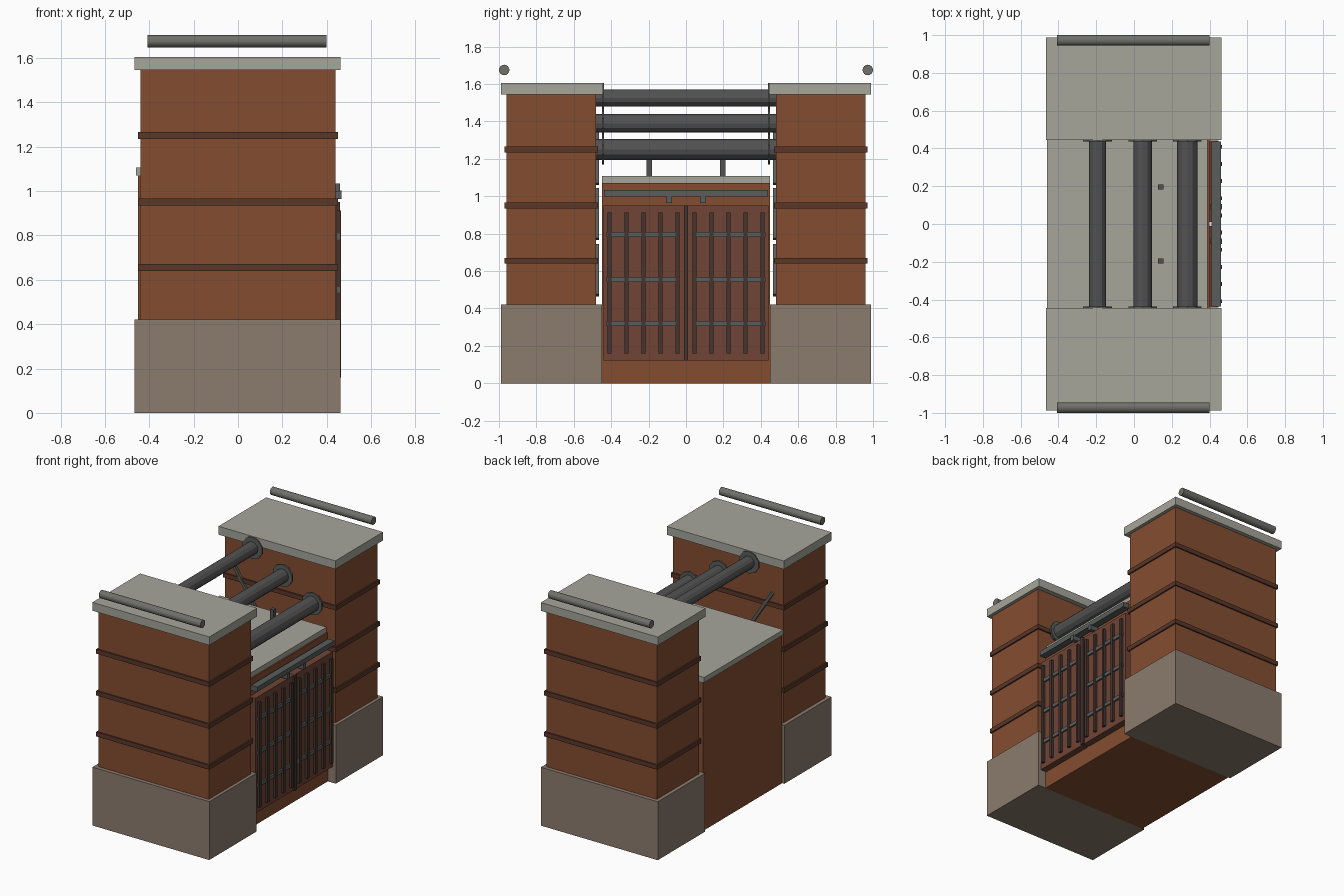
import bpy, math
from mathutils import Vector

if "Cube" in bpy.data.objects:
    bpy.data.objects.remove(bpy.data.objects["Cube"])


def material(name, r, g, b):
    m = bpy.data.materials.new(name)
    m.diffuse_color = (r, g, b, 1)
    m.use_nodes = True
    m.node_tree.nodes["Principled BSDF"].inputs["Base Color"].default_value = m.diffuse_color
    return m


BRICK = material("brick", 0.23, 0.075, 0.03)
BAND = material("dark_brick", 0.10, 0.038, 0.022)
STONE = material("stone", 0.26, 0.20, 0.155)
CAP = material("concrete", 0.38, 0.38, 0.33)
DOOR = material("rusty_door", 0.16, 0.058, 0.035)
IRON = material("dark_iron", 0.06, 0.035, 0.028)
STEEL = material("steel", 0.10, 0.11, 0.105)
PIPE = material("pipe_metal", 0.085, 0.085, 0.085)
ROD = material("rod_metal", 0.16, 0.16, 0.145)


def box(name, x, y, z, mat):
    """Box from (min, max) ranges."""
    r = (x, y, z)
    bpy.ops.mesh.primitive_cube_add(size=1, location=[(a + b) / 2 for a, b in r])
    o = bpy.context.object
    o.name = name
    o.scale = [abs(b - a) for a, b in r]
    bpy.ops.object.transform_apply(location=False, rotation=False, scale=True)
    o.data.materials.append(mat)
    return o


def tube(name, p, q, radius, mat, sides=12):
    """Flat-sided cylinder between two points."""
    p, q = Vector(p), Vector(q)
    bpy.ops.mesh.primitive_cylinder_add(vertices=sides, radius=radius,
                                        depth=(q - p).length, location=(p + q) / 2)
    o = bpy.context.object
    o.name = name
    o.rotation_euler = (q - p).to_track_quat('Z', 'Y').to_euler()
    o.data.materials.append(mat)
    return o


# Two brick towers
for s, side in ((-1, "front"), (1, "back")):
    def span(a, b):
        return tuple(sorted((s * a, s * b)))
    box(f"{side}_tower_base", (-0.467, 0.463), span(0.45, 0.988), (0, 0.42), STONE)
    box(f"{side}_tower_body", (-0.44, 0.44), span(0.48, 0.96), (0.42, 1.545), BRICK)
    box(f"{side}_tower_cap", (-0.467, 0.463), span(0.445, 0.988), (1.545, 1.605), CAP)
    for i, z in enumerate((0.655, 0.95, 1.25)):
        box(f"{side}_tower_band_{i}", (-0.45, 0.45), span(0.47, 0.97),
            (z - 0.016, z + 0.016), BAND)
    # Rod hovering over the outer edge
    tube(f"{side}_roof_rod", (-0.408, s * 0.972, 1.675), (0.4, s * 0.972, 1.675),
         0.028, ROD, 16)
    # Diagonal braces on the inner wall
    for i, (x, z) in enumerate(((-0.27, 1.2), (0.0, 0.905), (0.27, 0.605))):
        b = box(f"{side}_brace_{i}", (-0.011, 0.011), (-0.008, 0.008), (-0.16, 0.16), STEEL)
        b.location = (x, s * 0.472, z)
        b.rotation_euler.y = -math.radians(33)

# Central block and its slab
box("central_block", (-0.45, 0.40), (-0.45, 0.45), (0, 1.07), BRICK)
box("central_slab", (-0.46, 0.39), (-0.45, 0.45), (1.07, 1.107), CAP)

# Double doors with bar grids
for s, side in ((-1, "front"), (1, "back")):
    def span(a, b):
        return tuple(sorted((s * a, s * b)))
    box(f"{side}_door_panel", (0.40, 0.447), span(0.01, 0.442), (0.122, 0.95), DOOR)
    for i in range(5):
        y = 0.045 + 0.091 * i
        box(f"{side}_door_upright_{i}", (0.445, 0.465), span(y - 0.01, y + 0.01),
            (0.16, 0.912), IRON)
    for i, z in enumerate((0.32, 0.555, 0.795)):
        box(f"{side}_door_crossbar_{i}", (0.445, 0.459), span(0.035, 0.425),
            (z - 0.013, z + 0.013), STEEL)
    box(f"{side}_rail_hanger", (0.405, 0.467), span(0.076, 0.106), (0.965, 1.003), STEEL)
    # Pipe support posts on the slab
    box(f"{side}_pipe_post", (0.128, 0.156), span(0.182, 0.21), (1.1, 1.27), PIPE)
box("door_centre_bar", (0.41, 0.46), (-0.012, 0.012), (0.122, 0.95), IRON)
box("door_top_rail", (0.41, 0.46), (-0.438, 0.438), (0.998, 1.033), STEEL)

# Three stepped pipes with flanges
for i, (x, z, r) in enumerate(((-0.193, 1.525, 0.045), (0.046, 1.39, 0.049),
                               (0.282, 1.25, 0.055))):
    tube(f"pipe_{i}", (x, -0.482, z), (x, 0.482, z), r, PIPE)
    for s in (-1, 1):
        tube(f"pipe_flange_{i}", (x, s * 0.438, z), (x, s * 0.45, z), 0.08, STEEL, 10)
